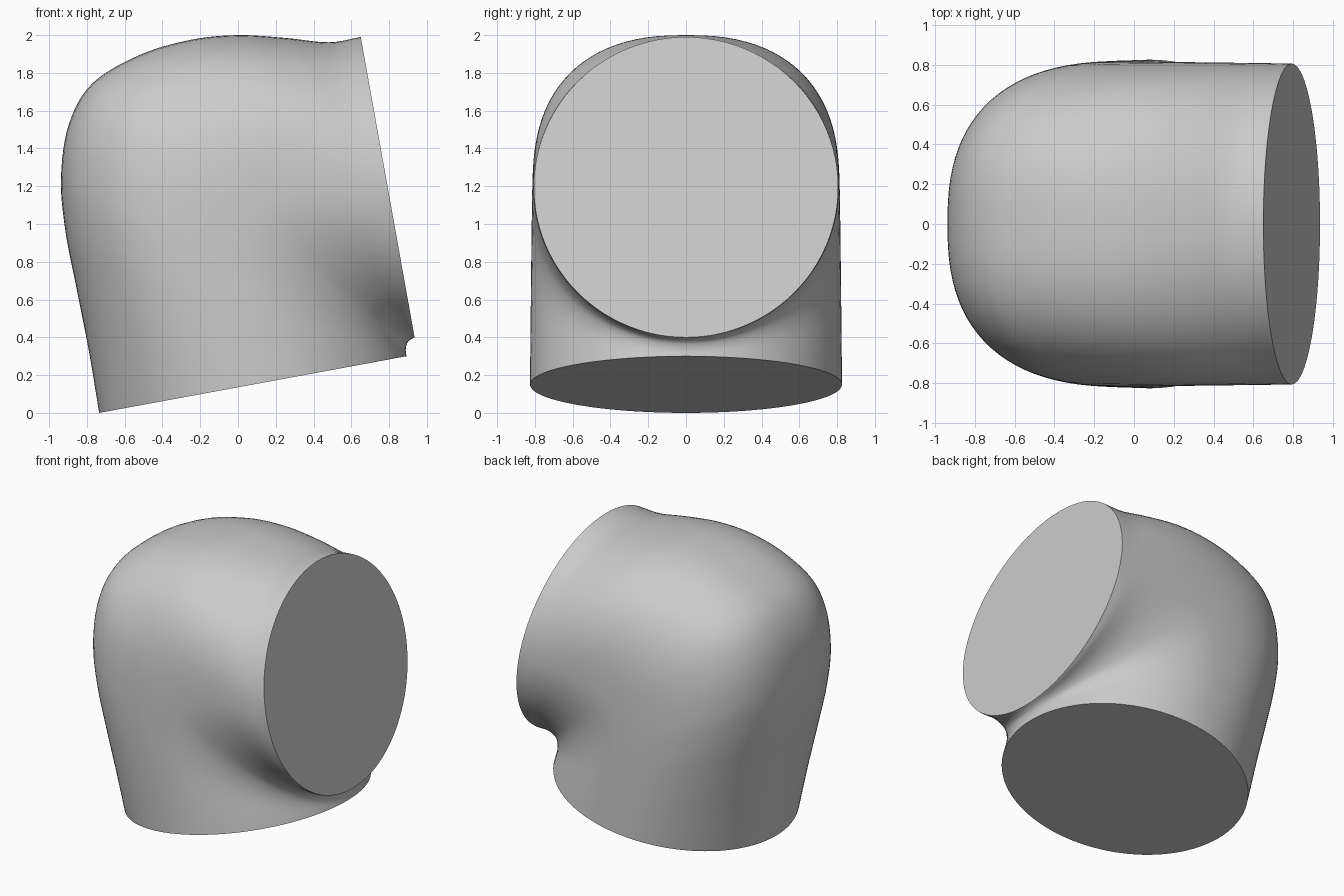
import bpy, bmesh, math
from mathutils import Vector

cube = bpy.data.objects.get("Cube")
if cube:
    bpy.data.objects.remove(cube, do_unlink=True)

RINGS, SIDES = 72, 96

# Heel (outer) and throat (inner) outlines of the bend, as x, z
HEEL = [(-.735, 0), (-.79, .33), (-.855, .66), (-.915, .97), (-.937, 1.25),
        (-.895, 1.53), (-.77, 1.745), (-.52, 1.895), (-.25, 1.975),
        (0, 2), (.25, 1.985), (.48, 1.962), (.65, 1.99)]
THROAT = [(.892, .30), (.888, .335), (.895, .367), (.912, .387), (.935, .40)]


def along(points, t):
    """Smooth curve through the points, with t from 0 to 1."""
    p = [Vector(q) for q in points]
    p = [2 * p[0] - p[1]] + p + [2 * p[-1] - p[-2]]
    f = t * (len(points) - 1)
    i = min(int(f), len(points) - 2)
    f -= i
    a, b, c, d = p[i:i + 4]
    return (2 * b + (c - a) * f + (2 * a - 5 * b + 4 * c - d) * f * f
            + (3 * b - a - 3 * c + d) * f ** 3) / 2


def soften(value, power):
    return math.copysign(abs(value) ** power, value)


# Elbow: oval sections fanned around the throat, full at the heel
bm = bmesh.new()
rings = []
for k in range(RINGS + 1):
    t = k / RINGS
    outer, inner = along(HEEL, t), along(THROAT, t)
    middle, reach = (outer + inner) / 2, (outer - inner) / 2
    width = .826 - .02 * t
    bend = math.sin(math.pi * t)
    ring = []
    for s in range(SIDES):
        angle = math.tau * s / SIDES
        c, y = math.cos(angle), math.sin(angle)
        power = 2 / (2 + (.62 if c > 0 else -.1) * bend)
        p = middle + reach * soften(c, power)
        ring.append(bm.verts.new((p.x, width * soften(y, power), p.y)))
    rings.append(ring)
for low, high in zip(rings, rings[1:]):
    for s in range(SIDES):
        n = (s + 1) % SIDES
        bm.faces.new((low[s], low[n], high[n], high[s]))

# Flat ends
bm.faces.new(rings[0])
bm.faces.new(rings[-1])
bmesh.ops.recalc_face_normals(bm, faces=bm.faces)

mesh = bpy.data.meshes.new("elbow_pipe")
bm.to_mesh(mesh)
bm.free()
elbow = bpy.data.objects.new("elbow_pipe", mesh)
bpy.context.collection.objects.link(elbow)

# Plain grey
grey = bpy.data.materials.new("light_grey")
grey.use_nodes = True
colour = (.6, .6, .6, 1)
grey.diffuse_color = colour
grey.node_tree.nodes["Principled BSDF"].inputs["Base Color"].default_value = colour
mesh.materials.append(grey)

bpy.ops.object.select_all(action="DESELECT")
elbow.select_set(True)
bpy.context.view_layer.objects.active = elbow
bpy.ops.object.shade_smooth_by_angle(angle=math.radians(40))
